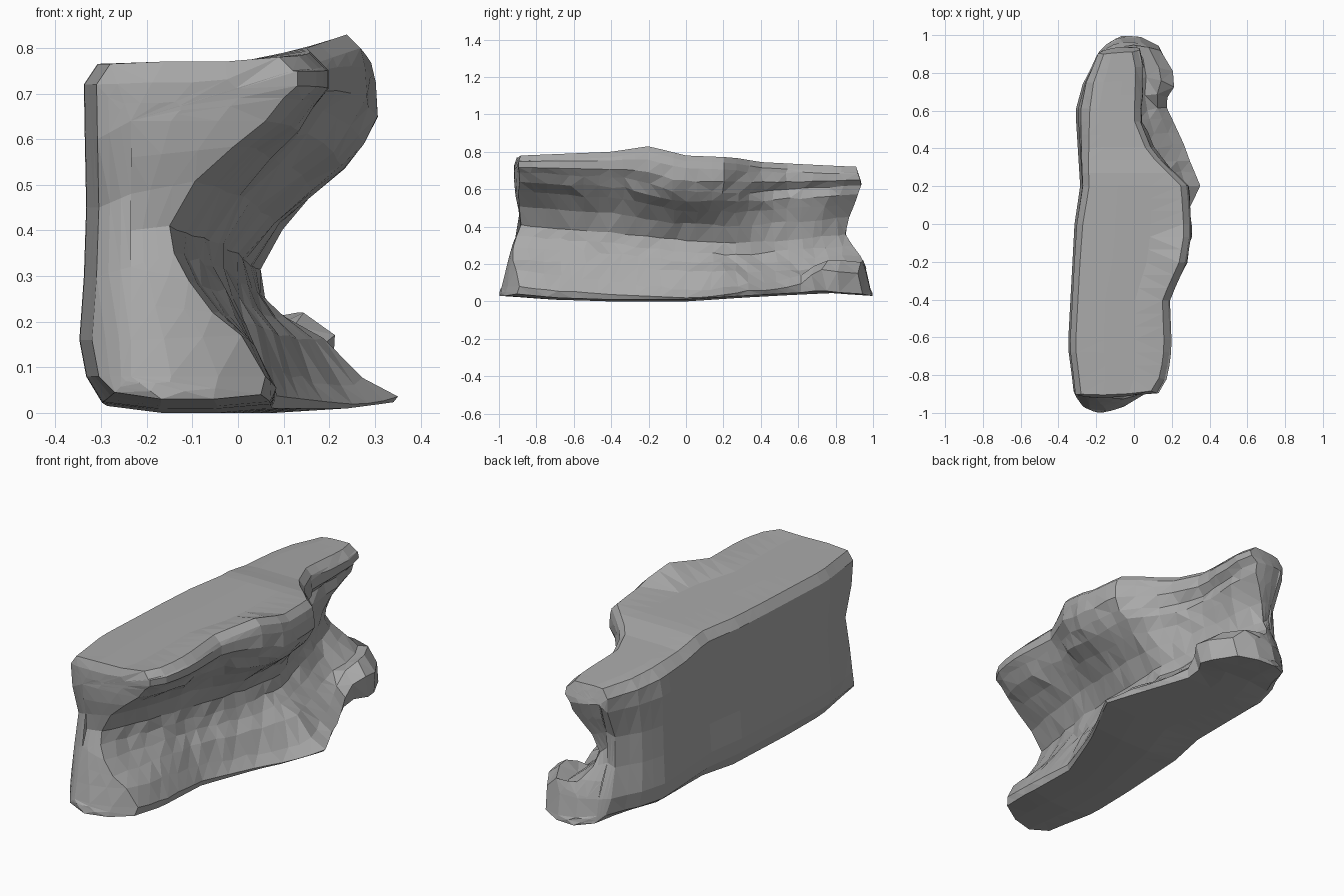
import bpy, bmesh, random
from mathutils import Vector

cube = bpy.data.objects.get("Cube")
if cube:
    bpy.data.objects.remove(cube)
random.seed(4)
END = .88


def rail(keys):
    """Value interpolated between (position, value) keys."""
    def value(y):
        for (a, u), (b, v) in zip(keys, keys[1:]):
            if y <= b:
                return u + (v - u) * max(0, (y - a) / (b - a))
        return keys[-1][1]
    return value


def mix(a, b, t):
    return a + (b - a) * t


# Rails that the cross-section follows from front to back
wall = rail([(-END, -.32), (-.65, -.35), (0, -.315), (.2, -.285), (.6, -.31), (.75, -.27), (END, -.2)])
edge = rail([(-.2, .02), (.3, .03), (.6, .055), (END, .02)])
lip = rail([(-END, .13), (-.8, .18), (-.65, .2), (-.4, .19), (-.2, .28), (-.05, .305),
            (.2, .29), (.38, .11), (.55, .04), (.8, .05), (END, .03)])
top = rail([(-END, .78), (-.4, .8), (-.2, .83), (0, .78), (.25, .77), (.4, .745), (END, .72)])
under = rail([(-END, .69), (-.3, .66), (-.1, .59), (.3, .58), (END, .62)])
notch = rail([(-END, -.15), (-.5, -.05), (0, .03), (.25, .05), (.5, 0), (.75, -.06), (END, -.11)])
hollow = rail([(-END, .41), (-.4, .37), (0, .32), (.3, .31), (END, .36)])
swell = rail([(-END, 1), (-.4, .6), (0, 0), (.5, 0), (.75, .4)])
toe = rail([(-END, .06), (-.75, .08), (-.4, .085), (-.1, .2), (.2, .352), (.35, .29),
            (.65, .16), (.75, .22), (.82, .2), (END, .14)])
toe_height = rail([(-.7, .05), (.1, .015), (.6, .05), (.72, .12), (END, .12)])
base = rail([(-END, .03), (-.7, .01), (-.4, 0), (0, 0), (.3, .02), (.75, .045), (END, .03)])

# Outline of each end by height, x of its tip, and rounding left and right of the tip
ends = {-1: (rail([(.04, 1), (.15, .97), (.3, .93), (.42, .88), (.6, .92), (.74, .92), (.78, .9)]), -.2, 7, 1.6),
        1: (rail([(.03, 1), (.2, .96), (.27, .92), (.36, .865), (.43, .87), (.63, .94), (.72, .91)]), -.03, 3.5, 2.2)}


def place(s, x, z):
    """Point at station s, pushed along the length to follow the shape of the ends."""
    side = 1 if s > 0 else -1
    outline, tip, low_x, high_x = ends[side]
    curve = (low_x if x < tip else high_x) * (x - tip) ** 2
    push = outline(z) - END - min(curve, .12) * (1 - z / .9)
    return Vector((x, s + side * push * abs(s / END) ** 6, z))


def section(s):
    """C-shaped rock section: flat wall, overhanging lip, hollow and sloping foot."""
    w, e, l, t, u, n, c, k, f, h, b = (r(s) for r in (
        wall, edge, lip, top, under, notch, hollow, swell, toe, toe_height, base))
    roof = min(t, .77)
    points = [(w + e + .02, roof - .005), (mix(w, l, .35), roof), (mix(w, l, .65), roof),
              (l - .04, t), (l - .01, t - .03), (l, mix(t, u, .35)), (l, mix(t, u, .7)),
              (l - .03, u), (mix(l, n, .25), mix(u, c, .18)), (mix(l, n, .5), mix(u, c, .38)),
              (mix(l, n, .8), mix(u, c, .65)),
              (n, c), (n + .01, c - .06), (mix(n, f, .2), .21 + .08 * k),
              (mix(n, f, .45), .16 + .06 * k), (mix(n, f, .75), b + h + .04 + .05 * k),
              (f, b + h), (f - .01, b + .01), (mix(w, f, .7), b), (mix(w, f, .4), b),
              (w + .05, b + .015), (w + .015, .08), (w, .16), (w + .01, .3),
              (w + .015, .45), (w + .012, .6), (w + e * .5, roof - .05)]
    return [place(s, x, z) for x, z in points]


def end_ring(s, shrink):
    """End section drawn in towards the knots of an upright spine."""
    spine = mix(wall(s), notch(s), .5)
    ring = []
    for p in section(s):
        knot = round(min(max(p.z, .1), .68) / .08) * .08
        ring.append(place(s, mix(p.x, spine, shrink), mix(p.z, knot, shrink)))
    return ring


# Sections along the rock, slightly roughened
count = 27
rings = [section(mix(-END, END, i / (count - 1))) for i in range(count)]
for ring in rings[1:-1]:
    for p in ring:
        if p.x > -.2 and .05 < p.z < .7:
            p += Vector([random.uniform(-r, r) for r in (.005, .016, .006)])

# Waisted end faces that close along the spine
for shrink in (.35, .7, 1):
    rings.insert(0, end_ring(-END, shrink))
    rings.append(end_ring(END, shrink))

bm = bmesh.new()
loops = [[bm.verts.new(p) for p in ring] for ring in rings]
for a, b in zip(loops, loops[1:]):
    for i in range(len(a)):
        j = (i + 1) % len(a)
        bm.faces.new((a[i], a[j], b[j], b[i]))
bmesh.ops.remove_doubles(bm, verts=bm.verts[:], dist=.0005)
bmesh.ops.triangulate(bm, faces=bm.faces[:])
bmesh.ops.recalc_face_normals(bm, faces=bm.faces[:])

mesh = bpy.data.meshes.new("rock_ledge")
bm.to_mesh(mesh)
bm.free()
rock = bpy.data.objects.new("rock_ledge", mesh)
bpy.context.collection.objects.link(rock)

stone = bpy.data.materials.new("stone_grey")
stone.use_nodes = True
colour = (.4, .4, .4, 1)
stone.diffuse_color = colour
stone.node_tree.nodes["Principled BSDF"].inputs["Base Color"].default_value = colour
mesh.materials.append(stone)
